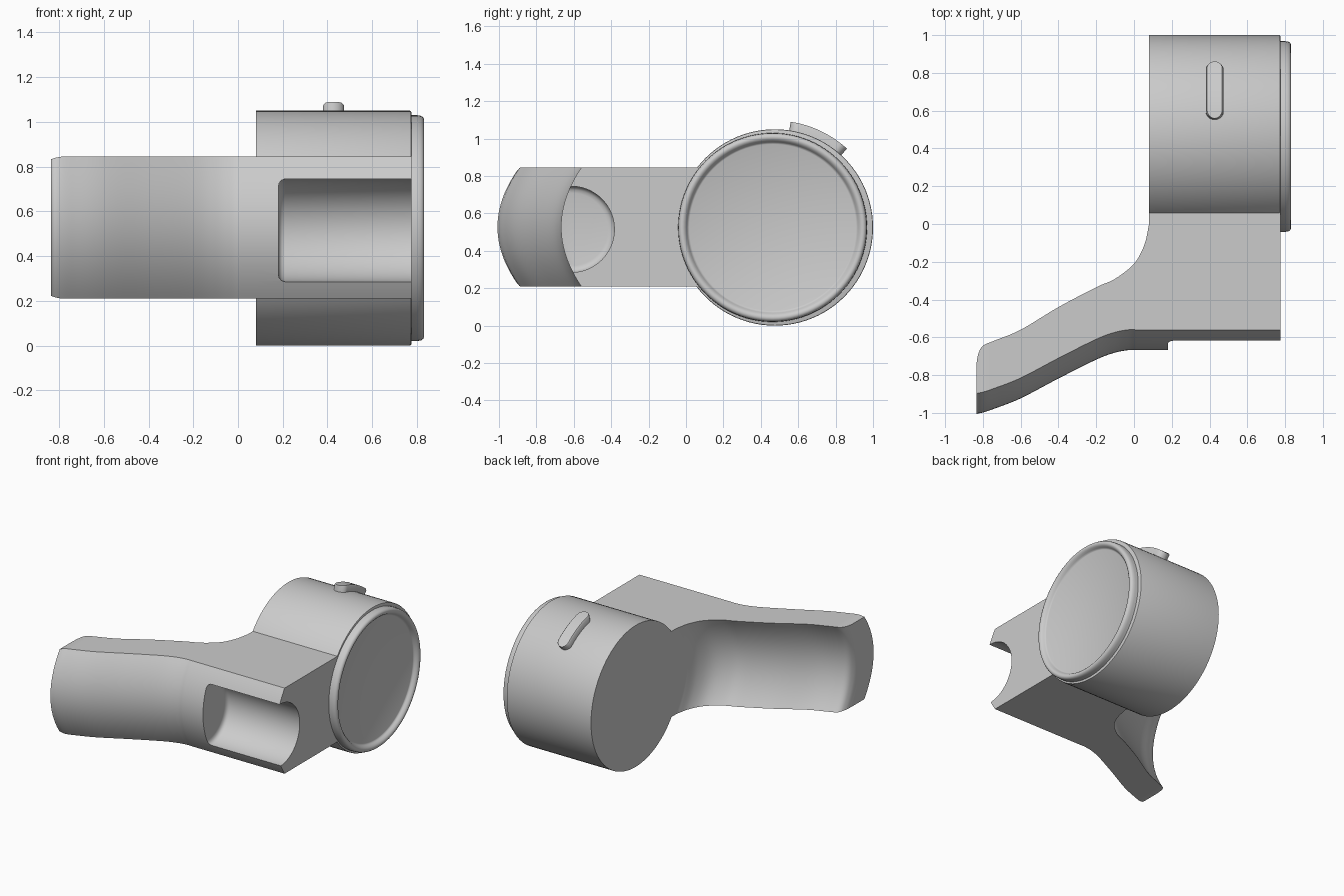
import bpy
import bmesh
import math
from mathutils import Vector

if "Cube" in bpy.data.objects:
    bpy.data.objects.remove(bpy.data.objects["Cube"])

grey = bpy.data.materials.new("plain grey")
grey.use_nodes = True
COLOUR = (0.6, 0.6, 0.6, 1)
grey.diffuse_color = COLOUR
grey.node_tree.nodes["Principled BSDF"].inputs["Base Color"].default_value = COLOUR


def loft(name, rings):
    """Closed skin through a list of equal-length point rings."""
    bm = bmesh.new()
    loops = [[bm.verts.new(p) for p in ring] for ring in rings]
    n = len(rings[0])
    for a, b in zip(loops, loops[1:]):
        for i in range(n):
            j = (i + 1) % n
            bm.faces.new((a[i], a[j], b[j], b[i]))
    bm.faces.new(loops[0])
    bm.faces.new(loops[-1])
    bmesh.ops.recalc_face_normals(bm, faces=bm.faces)
    mesh = bpy.data.meshes.new(name)
    bm.to_mesh(mesh)
    bm.free()
    mesh.materials.append(grey)
    obj = bpy.data.objects.new(name, mesh)
    bpy.context.collection.objects.link(obj)
    return obj


def lathe(name, profile, cy, cz, segments=96):
    """Turn (x, radius) points about an axis parallel to x."""
    turns = [2 * math.pi * i / segments for i in range(segments)]
    return loft(name, [[(x, cy + r * math.cos(t), cz + r * math.sin(t)) for t in turns]
                       for x, r in profile])


def activate(obj):
    bpy.ops.object.select_all(action='DESELECT')
    obj.select_set(True)
    bpy.context.view_layer.objects.active = obj


def smooth(obj, angle=35):
    activate(obj)
    bpy.ops.object.shade_smooth_by_angle(angle=math.radians(angle))


def spline(points, steps=6):
    """Catmull-Rom curve through the points."""
    pts = [Vector(p) for p in points]
    pts = [2 * pts[0] - pts[1]] + pts + [2 * pts[-1] - pts[-2]]
    out = []
    for a, b, c, d in zip(pts, pts[1:], pts[2:], pts[3:]):
        for k in range(steps):
            t = k / steps
            out.append(0.5 * (2 * b + (c - a) * t + (2 * a - 5 * b + 4 * c - d) * t * t
                              + (3 * b - a - 3 * c + d) * t ** 3))
    return out + [pts[-2]]


# Curved arm and block: front edge and back edge stations, seen from above
front = [(-.835, -.90), (-.825, -.895), (-.80, -.89), (-.74, -.87), (-.6, -.815),
         (-.4, -.71), (-.2, -.61), (-.1, -.573), (-.03, -.56), (.01, -.56), (.04, -.56)]
back = [(-.835, -.75), (-.825, -.69), (-.80, -.645), (-.74, -.618), (-.6, -.56),
        (-.4, -.44), (-.2, -.335), (-.1, -.29), (0, -.21), (.055, -.11), (.08, 0)]
MID_Z, HALF, BULGE, ROWS = .5275, .3175, .108, 24


def section(f, b, half, hollow):
    us = [-1 + 2 * i / ROWS for i in range(ROWS + 1)]
    outer = [(f[0], f[1] - BULGE * (1 - u * u), MID_Z + half * u) for u in us]
    inner = [(b[0], b[1] - hollow * (1 - u * u), MID_Z + half * u) for u in reversed(us)]
    return outer + inner


rings = []
for f, b in zip(spline(front), spline(back)):
    tip = max(0, 1 - (f[0] + .835) / .06)
    rings.append(section(f, b, HALF - .012 * tip ** 2, BULGE))
rings.append(section((.08, -.56), (.08, .1), HALF, 0))
rings.append(section((.775, -.56), (.775, .1), HALF, 0))
arm = loft("arm_and_block", rings)

# Round finger channel cut in the front of the block
cutter = lathe("channel_cutter", [(.18, .195), (.184, .212), (.194, .224), (.21, .23), (.9, .23)],
               -.613, .515)
cutter.hide_render = True
activate(arm)
cut = arm.modifiers.new("channel", 'BOOLEAN')
cut.operation = 'DIFFERENCE'
cut.solver = 'EXACT'
cut.object = cutter
bpy.ops.object.modifier_apply(modifier=cut.name)
bpy.data.objects.remove(cutter)
smooth(arm)

# Drum housing
drum = lathe("drum", [(.08, .525), (.768, .525), (.773, .523), (.775, .518)], .475, .525)
smooth(drum)

# End cap with raised rim and recessed disc
cap = lathe("end_cap", [(.76, .505), (.80, .505), (.818, .502), (.828, .495), (.832, .485),
                        (.83, .474), (.822, .464), (.81, .457), (.803, .452), (.80, .445)],
            .463, .525)
smooth(cap)

# Slim button wrapped over the drum
START, END, WIDTH, STEPS = math.radians(8.5), math.radians(42.5), .047, 40
length = (END - START) * .57
rings = []
for i in range(STEPS + 1):
    s = (1 - math.cos(math.pi * i / STEPS)) / 2
    near = min(s, 1 - s) * length
    w = WIDTH * math.sqrt(max(.002, 1 - max(0, 1 - near / WIDTH) ** 2))
    a = START + s * (END - START)
    rings.append([(.427 + x, .475 + r * math.sin(a), .525 + r * math.cos(a))
                  for x, r in ((-w, .5), (-w, .562), (-w * .85, .571),
                               (w * .85, .571), (w, .562), (w, .5))])
smooth(loft("button", rings), 50)
